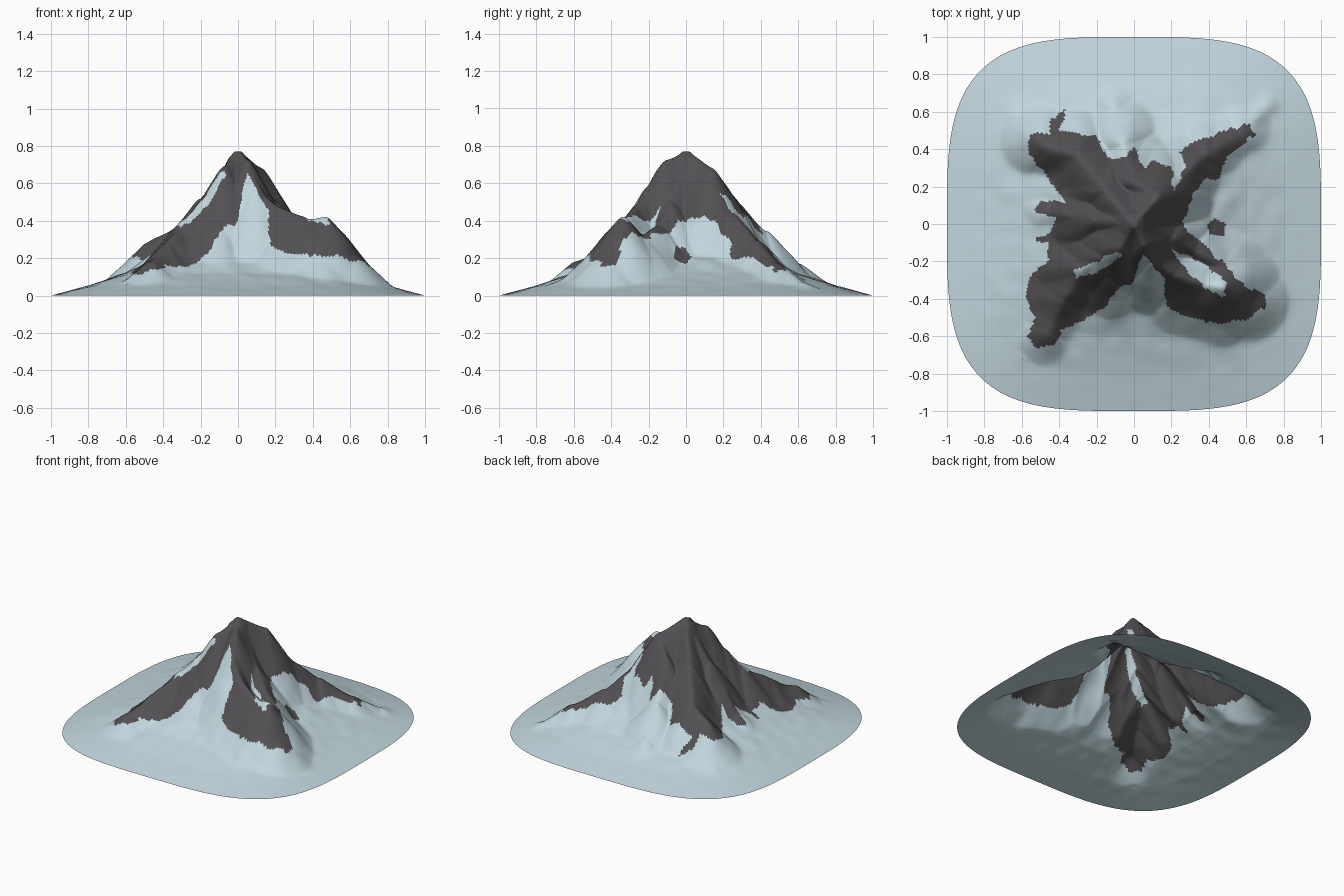
import bpy, bmesh, math
from mathutils import Vector, noise

if "Cube" in bpy.data.objects:
    bpy.data.objects.remove(bpy.data.objects["Cube"])

# Main ridges running down from the summit (x, y, height)
RIDGES = [
    [(0, 0, .77), (-.07, -.12, .69), (-.17, -.18, .53), (-.28, -.24, .41), (-.38, -.41, .27), (-.46, -.58, .18), (-.58, -.70, .06)],
    [(-.07, -.12, .69), (-.12, -.28, .42), (-.2, -.38, .25)],
    [(0, 0, .77), (.05, -.10, .72), (.10, -.20, .58), (.22, -.27, .46), (.38, -.33, .41), (.47, -.34, .42), (.57, -.40, .27), (.67, -.46, .12)],
    [(0, 0, .77), (.20, -.08, .50), (.33, -.14, .37), (.47, -.23, .32)],
    [(0, 0, .77), (.12, .14, .68), (.22, .23, .47), (.38, .37, .30), (.56, .48, .18), (.7, .62, .07)],
    [(0, 0, .77), (-.15, .18, .55), (-.30, .36, .38), (-.48, .42, .28), (-.60, .55, .11)],
    [(0, 0, .77), (-.20, .02, .52), (-.45, .06, .23)],
    [(.12, .14, .68), (0, .22, .56), (-.06, .42, .35), (-.1, .6, .17)],
    [(.10, -.20, .57), (.20, -.40, .29), (.45, -.46, .25)],
]
# Height of the slopes between the ridges, by distance from the centre
VALLEY = [(0, .77), (.05, .735), (.15, .50), (.28, .33), (.4, .22), (.6, .12), (.8, .053), (1, 0)]

# Outline of the bare rock as seen from above
ROCK = [(0, .42), (.05, .30), (.10, .34), (.20, .30), (.21, .17), (.28, .31), (.24, .38), (.30, .43),
        (.45, .49), (.62, .53), (.64, .48), (.50, .37), (.46, .24), (.38, .24), (.32, .16), (.28, .05),
        (.26, -.02), (.40, -.13), (.50, -.24), (.60, -.34), (.71, -.37), (.70, -.44), (.60, -.51),
        (.45, -.53), (.30, -.50), (.20, -.46), (.17, -.40), (.17, -.30), (.11, -.23), (.05, -.16),
        (.02, -.23), (0, -.30), (-.10, -.36), (-.15, -.44), (-.30, -.53), (-.38, -.56), (-.42, -.63),
        (-.52, -.67), (-.57, -.60), (-.53, -.50), (-.58, -.42), (-.56, -.28), (-.46, -.20), (-.46, -.10),
        (-.55, -.09), (-.45, -.05), (-.42, .03), (-.53, .07), (-.50, .12), (-.36, .11), (-.56, .38),
        (-.57, .48), (-.45, .49), (-.45, .56), (-.36, .62), (-.40, .50), (-.20, .47), (-.15, .36), (-.05, .35)]
SNOW_PATCHES = [
    [(.20, -.14), (.35, -.20), (.50, -.31), (.48, -.39), (.40, -.35), (.29, -.26)],
    [(-.32, -.25), (-.20, -.20), (-.10, -.15), (-.07, -.17), (-.18, -.25), (-.31, -.29)],
]
ROCK_PATCH = [(.39, 0), (.43, .03), (.49, 0), (.48, -.06), (.40, -.05)]


def lerp_table(table, t):
    for (a, va), (b, vb) in zip(table, table[1:]):
        if t <= b:
            return va + (vb - va) * (t - a) / (b - a)
    return table[-1][1]


def inside(poly, x, y):
    hit = False
    for (ax, ay), (bx, by) in zip(poly, poly[1:] + poly[:1]):
        if (ay > y) != (by > y) and x < ax + (y - ay) * (bx - ax) / (by - ay):
            hit = not hit
    return hit


def ridge_height(path, x, y):
    best = -1
    for a, b in zip(path, path[1:]):
        dx, dy = b[0] - a[0], b[1] - a[1]
        t = max(0, min(1, ((x - a[0]) * dx + (y - a[1]) * dy) / (dx * dx + dy * dy)))
        d = math.hypot(x - a[0] - dx * t, y - a[1] - dy * t)
        z = a[2] + (b[2] - a[2]) * t
        drop = math.sqrt(d * d + .025 ** 2) - .025      # rounded crest
        best = max(best, z - drop * (.5 + 1.75 * z))
    return best


def height(x, y, s):
    z = lerp_table(VALLEY, s)
    for path in RIDGES:                               # soft maximum of ridges and slopes
        r = ridge_height(path, x, y)
        k = min(.03, z)
        h = max(0, k - abs(z - r)) / max(k, 1e-6)
        z = max(z, r) + h * h * k * .12
    fade = min(1, s * 6) * min(1, z * 3.5)
    z += .018 * fade * noise.noise(Vector((x * 9, y * 9, 3)))
    return max(0, min(.77, z))


def is_rock(x, y):
    wx = x + .015 * noise.noise(Vector((x * 22, y * 22, 0)))
    wy = y + .015 * noise.noise(Vector((x * 22, y * 22, 7)))
    if inside(ROCK_PATCH, x, y):
        return True
    return inside(ROCK, wx, wy) and not any(inside(p, wx, wy) for p in SNOW_PATCHES)


def material(name, rgb):
    m = bpy.data.materials.new(name)
    m.diffuse_color = (*rgb, 1)
    m.use_nodes = True
    m.node_tree.nodes["Principled BSDF"].inputs["Base Color"].default_value = m.diffuse_color
    return m


# Mountain sheet: rings from the summit out to a rounded-square rim
SIDES, RINGS, N = 280, 120, 3.5
bm = bmesh.new()
top = bm.verts.new((0, 0, .77))
rings = []
for j in range(1, RINGS + 1):
    s = j / RINGS
    ring = []
    for i in range(SIDES):
        a = math.tau * i / SIDES
        c, q = math.cos(a), math.sin(a)
        R = (abs(c) ** N + abs(q) ** N) ** (-1 / N)
        x, y = c * R * s, q * R * s
        ring.append(bm.verts.new((x, y, height(x, y, s) if j < RINGS else 0)))
    rings.append(ring)
for i in range(SIDES):
    k = (i + 1) % SIDES
    bm.faces.new((top, rings[0][i], rings[0][k]))
    for lo, hi in zip(rings, rings[1:]):
        bm.faces.new((lo[i], hi[i], hi[k], lo[k]))

# Rock or snow by position on the slope
for f in bm.faces:
    c = f.calc_center_median()
    f.material_index = 1 if is_rock(c.x, c.y) else 0
    f.smooth = True

mesh = bpy.data.meshes.new("mountain")
bm.to_mesh(mesh)
bm.free()
mesh.materials.append(material("pale_blue_snow", (.53, .67, .72)))
mesh.materials.append(material("dark_grey_rock", (.085, .08, .085)))
mountain = bpy.data.objects.new("mountain", mesh)
bpy.context.collection.objects.link(mountain)
